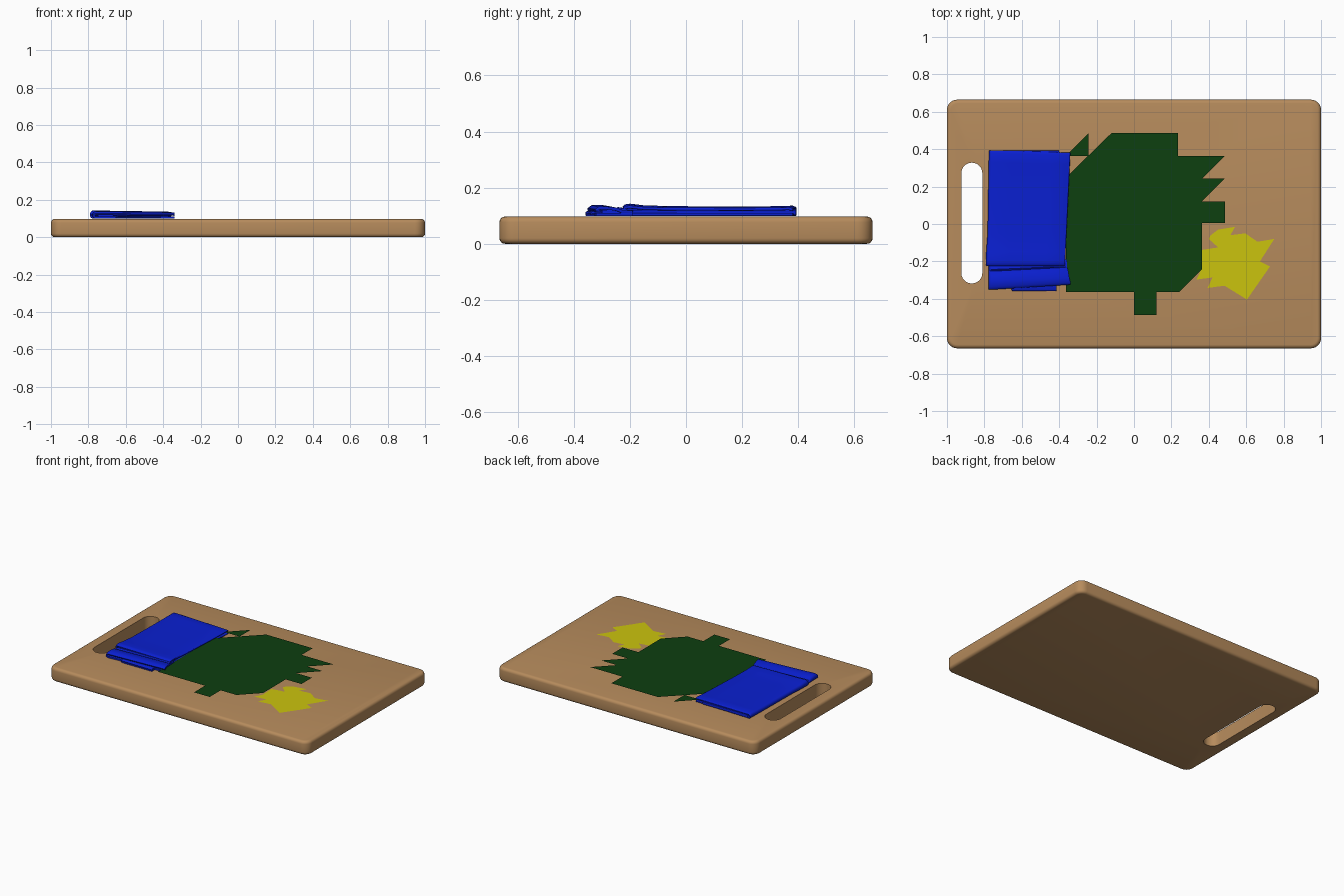
import bpy, bmesh, math

if "Cube" in bpy.data.objects:
    bpy.data.objects.remove(bpy.data.objects["Cube"], do_unlink=True)


def material(name, rgb):
    m = bpy.data.materials.new(name)
    m.use_nodes = True
    m.diffuse_color = (*rgb, 1)
    m.node_tree.nodes["Principled BSDF"].inputs["Base Color"].default_value = (*rgb, 1)
    return m


wood = material("light wood", (0.47, 0.26, 0.108))
blue = material("blue cloth", (0.003, 0.014, 0.64))
green = material("dark green", (0.004, 0.05, 0.005))
yellow = material("yellow", (0.6, 0.55, 0.004))


def finish(bm, name, mat, smooth=True):
    mesh = bpy.data.meshes.new(name)
    bm.to_mesh(mesh)
    bm.free()
    mesh.materials.append(mat)
    ob = bpy.data.objects.new(name, mesh)
    bpy.context.collection.objects.link(ob)
    if smooth:
        bpy.ops.object.select_all(action="DESELECT")
        ob.select_set(True)
        bpy.context.view_layer.objects.active = ob
        bpy.ops.object.shade_smooth_by_angle(angle=math.radians(40))
    return ob


def rounded_ring(bm, cx, cy, hx, hy, r, z, steps=6):
    """Ring of vertices around a rounded rectangle."""
    ring = []
    for quarter, (sx, sy) in enumerate([(1, 1), (-1, 1), (-1, -1), (1, -1)]):
        for i in range(steps + 1):
            a = math.pi / 2 * (quarter + i / steps)
            ring.append(bm.verts.new((cx + sx * (hx - r) + r * math.cos(a),
                                      cy + sy * (hy - r) + r * math.sin(a), z)))
    return ring


def bridge(bm, a, b):
    n = len(a)
    for i in range(n):
        j = (i + 1) % n
        bm.faces.new((a[i], a[j], b[j], b[i]))


# Board with rounded rim and a hand slot
def build_board(height=0.097, rim=0.02, steps=4):
    bm = bmesh.new()
    arc = [(rim * (1 - math.sin(t)), rim * (1 - math.cos(t)))
           for t in [math.pi / 2 * i / steps for i in range(steps + 1)]]
    levels = arc + [(inset, height - z) for inset, z in reversed(arc)]
    rings = [rounded_ring(bm, 0, 0, 1 - i, 0.665 - i, 0.055 - i, z) for i, z in levels]
    for a, b in zip(rings, rings[1:]):
        bridge(bm, a, b)
    slots = [rounded_ring(bm, -0.867, 0.005, 0.056, 0.323, 0.0555, z) for z in (0, height)]
    bridge(bm, *slots)
    for outer, hole in ((rings[0], slots[0]), (rings[-1], slots[1])):
        edges = [bm.edges.get((r[i - 1], r[i])) for r in (outer, hole) for i in range(len(r))]
        bmesh.ops.triangle_fill(bm, use_beauty=True, edges=edges)
    bmesh.ops.recalc_face_normals(bm, faces=bm.faces)
    finish(bm, "cutting_board", wood)


build_board()


# Flat leaf pieces
def flat_piece(name, points, z, mat, scale=1):
    bm = bmesh.new()
    face = bm.faces.new([bm.verts.new((x * scale, y * scale, z)) for x, y in points])
    face.normal_update()
    if face.normal.z < 0:
        face.normal_flip()
    finish(bm, name, mat, smooth=False)


UNIT = 0.1213
flat_piece("green_leaf", [
    (-3, 2.05), (-1, 4), (1.95, 4), (1.95, 3), (4, 3), (3, 2), (4, 2), (3, 1), (4, 1),
    (4, 0.05), (3, 0.05), (3, -2), (2, -3), (1, -3), (1, -4), (0, -4), (0, -3), (-3, -3)],
    0.114, green, UNIT)
flat_piece("green_leaf_tip", [(-2, 4), (-3, 3), (-2, 3)], 0.114, green, UNIT)
flat_piece("yellow_leaf", [
    (.40, -.08), (.41, -.06), (.45, -.03), (.54, -.015), (.515, -.06), (.595, -.05),
    (.66, -.095), (.75, -.08), (.673, -.2), (.727, -.227), (.604, -.404), (.484, -.33),
    (.393, -.342), (.42, -.286), (.334, -.297), (.36, -.243), (.355, -.14), (.45, -.125)],
    0.101, yellow)


# Folded cloth: each panel is a hairpin fold swept along y
def cloth_panel(name, stations, low, thickness=0.011):
    """Stations are (y_left, y_right, x_left, x_right, top)."""
    bm = bmesh.new()
    rows = []
    for yl, yr, xl, xr, top in stations:
        half = (top - low - thickness) / 2
        mid = low + thickness / 2 + half
        radius = 0.018
        path = [(t, -1) for t in (1, 0.75, 0.5, 0.25)]
        path = [(xl + radius + t * (xr - xl - radius), mid + s * half * (1 - 0.2 * t)
                 - half * 0.2 * t) for t, s in path]
        bend = [(xl + radius - (radius - thickness / 2) * math.sin(a),
                 mid - half * math.cos(a)) for a in [math.pi * i / 8 for i in range(9)]]
        upper = [(x, 2 * mid - z - half * 0.4 * (x - xl) / (xr - xl)) for x, z in reversed(path)]
        row = []
        for x, z in path + bend + upper:
            t = (x - xl) / (xr - xl)
            row.append(bm.verts.new((x, yl + t * (yr - yl), z)))
        rows.append(row)
    for a, b in zip(rows, rows[1:]):
        for i in range(len(a) - 1):
            bm.faces.new((a[i], a[i + 1], b[i + 1], b[i]))
    bmesh.ops.recalc_face_normals(bm, faces=bm.faces)
    ob = finish(bm, name, blue)
    solid = ob.modifiers.new("thickness", "SOLIDIFY")
    solid.thickness = thickness
    solid.offset = 0
    soft = ob.modifiers.new("soft_edges", "BEVEL")
    soft.width = 0.004
    soft.segments = 2
    soft.limit_method = "ANGLE"
    soft.angle_limit = math.radians(50)


cloth_panel("cloth_upper_fold", [
    (.394, .381, -.775, -.340, .130), (.380, .367, -.775, -.341, .136),
    (.33, .32, -.777, -.343, .134), (.2, .2, -.779, -.349, .133),
    (-.05, -.05, -.783, -.361, .134), (-.15, -.15, -.79, -.366, .137),
    (-.20, -.20, -.792, -.368, .143), (-.215, -.214, -.792, -.369, .141),
    (-.224, -.222, -.791, -.369, .133)], 0.099)
cloth_panel("cloth_lower_fold", [
    (-.19, -.19, -.778, -.36, .120), (-.255, -.23, -.778, -.358, .124),
    (-.275, -.25, -.778, -.352, .134), (-.305, -.29, -.778, -.345, .139),
    (-.335, -.31, -.778, -.340, .138), (-.349, -.321, -.777, -.339, .128)], 0.099)
cloth_panel("cloth_front_hem", [
    (-.30, -.30, -.655, -.415, .115), (-.350, -.350, -.655, -.415, .118),
    (-.357, -.357, -.652, -.415, .113)], 0.099, 0.006)
cloth_panel("cloth_inner_layer", [
    (.392, .392, -.75, -.40, .122), (-.1, -.1, -.75, -.38, .122),
    (-.31, -.30, -.75, -.37, .122)], 0.103)

# Loose crease strip between the two folds
cloth_panel("cloth_crease", [
    (-.215, -.21, -.775, -.366, .126), (-.243, -.225, -.775, -.366, .131),
    (-.252, -.232, -.774, -.366, .124)], 0.104, 0.008)
